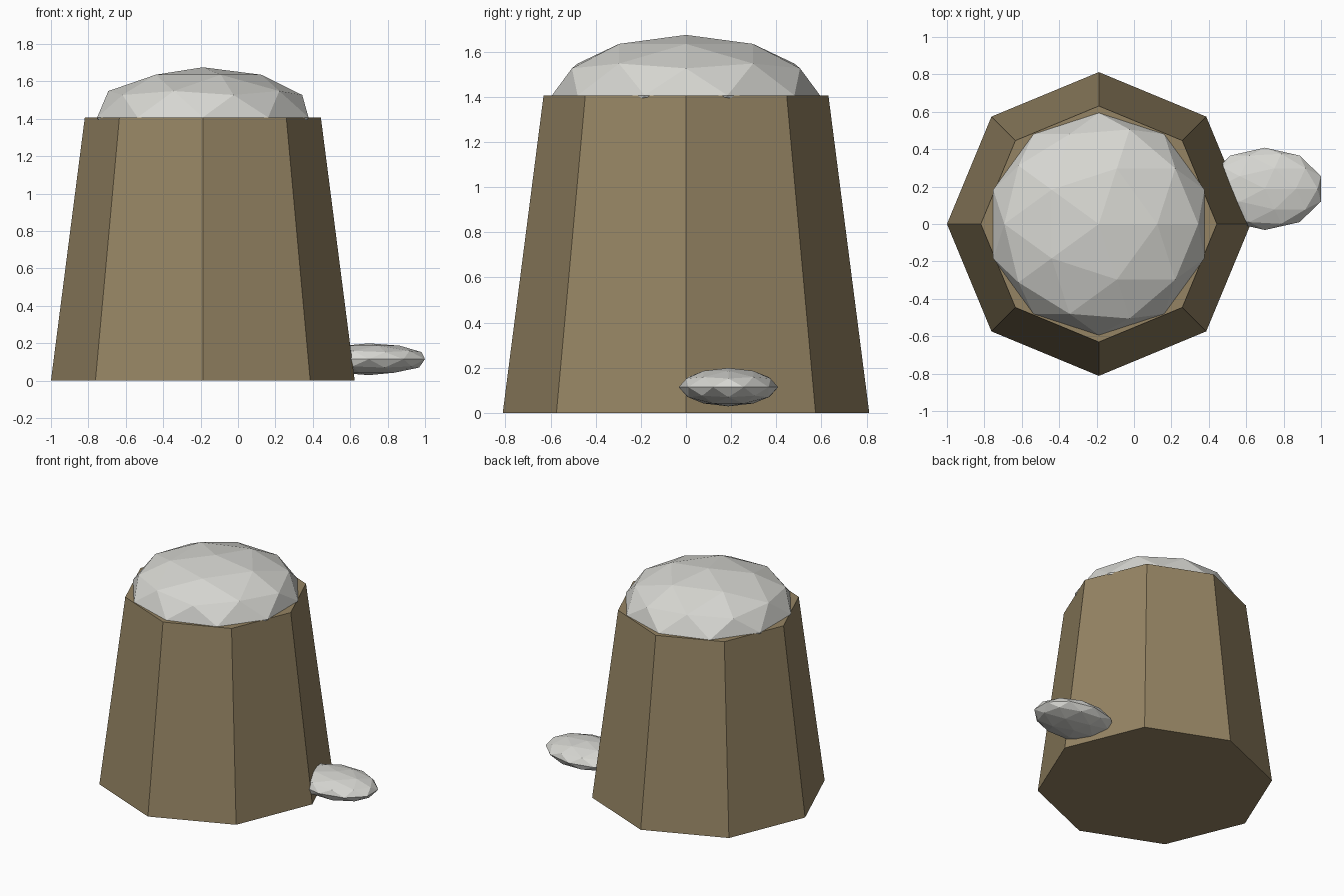
import bpy
import math

if "Cube" in bpy.data.objects:
    bpy.data.objects.remove(bpy.data.objects["Cube"])


def material(name, colour):
    m = bpy.data.materials.new(name)
    m.diffuse_color = (*colour, 1.0)
    m.use_nodes = True
    m.node_tree.nodes["Principled BSDF"].inputs["Base Color"].default_value = m.diffuse_color
    return m


bark = material("brown bark", (0.30, 0.23, 0.125))
pale = material("pale grey", (0.68, 0.68, 0.645))


def finish(name, mat):
    obj = bpy.context.object
    obj.name = name
    obj.data.materials.append(mat)
    return obj


def lump(name, centre, radii):
    # flattened low-poly ball
    bpy.ops.mesh.primitive_ico_sphere_add(subdivisions=2, radius=1, location=centre)
    obj = finish(name, pale)
    obj.scale = radii
    bpy.ops.object.transform_apply(location=False, rotation=False, scale=True)
    return obj


# Tapered eight-sided stump with corners on the x and y axes
bpy.ops.mesh.primitive_cone_add(vertices=8, radius1=0.812, radius2=0.631,
                                depth=1.407, location=(-0.188, 0, 0.7035))
finish("stump", bark)

# Domed cap, its lower half sunk into the stump
lump("cap", (-0.188, 0, 1.407), (0.594, 0.594, 0.268))

# Small flattened lump at the foot of the stump
lump("foot_lump", (0.70, 0.188, 0.114), (0.315, 0.22, 0.085))
